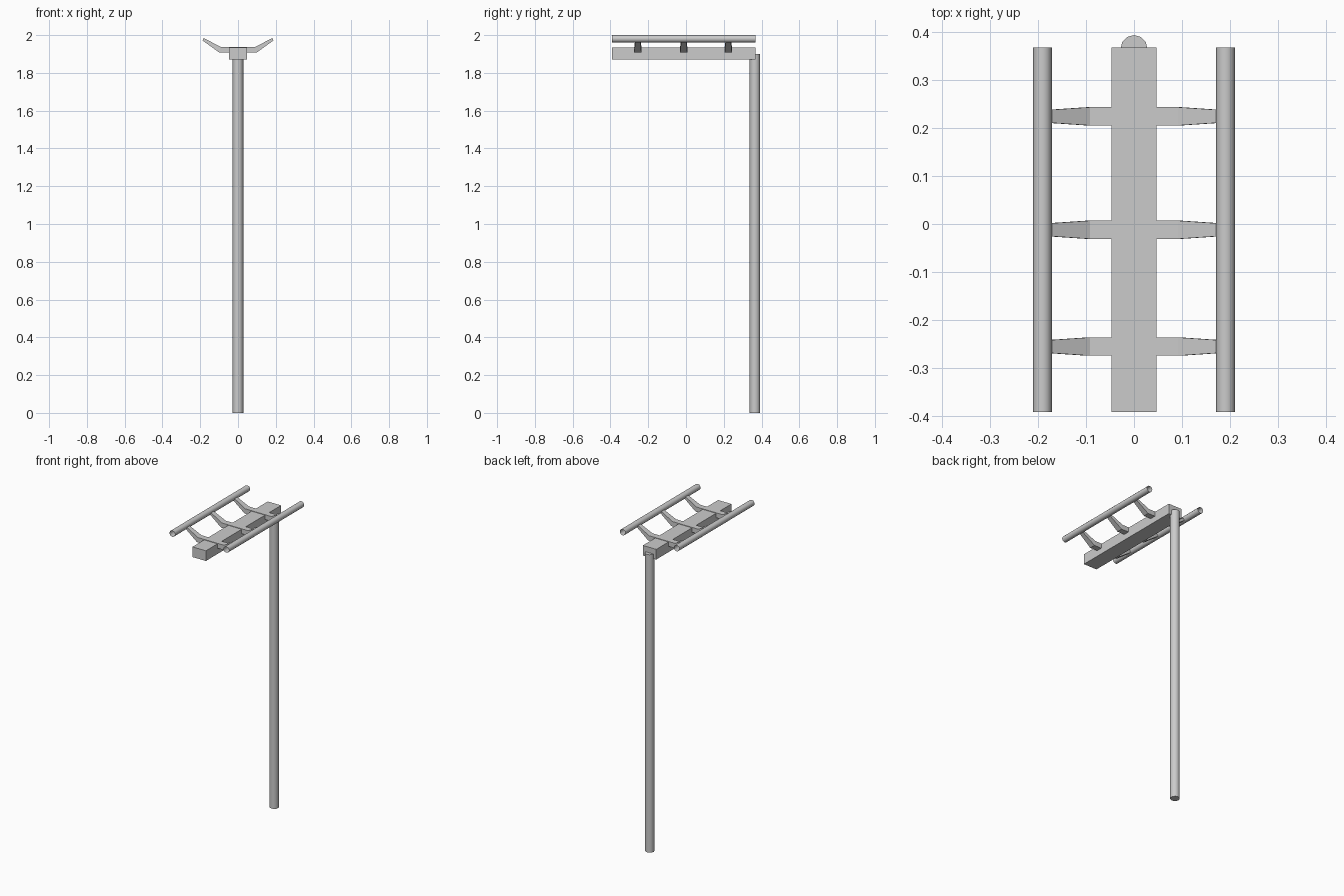
import bpy, bmesh
from math import pi, radians

if "Cube" in bpy.data.objects:
    bpy.data.objects.remove(bpy.data.objects["Cube"])

Y0, Y1 = -0.391, 0.367          # shared length of beam and rails
YC, LEN = (Y0 + Y1) / 2, Y1 - Y0


def smooth(ob, angle):
    bpy.ops.object.select_all(action='DESELECT')
    ob.select_set(True)
    bpy.context.view_layer.objects.active = ob
    bpy.ops.object.shade_smooth_by_angle(angle=radians(angle))


def tube(name, radius, depth, loc, rot=(0, 0, 0), cap='NGON'):
    bpy.ops.mesh.primitive_cylinder_add(vertices=12, radius=radius, depth=depth,
                                        location=loc, rotation=rot, end_fill_type=cap)
    ob = bpy.context.object
    ob.name = name
    smooth(ob, 40)
    return ob


def cross_arm(name, y):
    # stations along x: (bottom x, bottom z, top x, top z, half width)
    half = [(0.098, 1.907, 0.092, 1.938, 0.019), (0.188, 1.972, 0.181, 1.984, 0.013)]
    stations = [(-a, b, -c, d, w) for a, b, c, d, w in reversed(half)] + half
    bm = bmesh.new()
    rings = [[bm.verts.new(p) for p in ((bx, y - w, bz), (bx, y + w, bz),
                                        (tx, y + w, tz), (tx, y - w, tz))]
             for bx, bz, tx, tz, w in stations]
    for a, b in zip(rings, rings[1:]):
        for i in range(4):
            j = (i + 1) % 4
            bm.faces.new((a[i], a[j], b[j], b[i]))
    bm.faces.new(rings[0])
    bm.faces.new(rings[-1])
    bmesh.ops.recalc_face_normals(bm, faces=bm.faces)
    me = bpy.data.meshes.new(name)
    bm.to_mesh(me)
    bm.free()
    bpy.context.collection.objects.link(bpy.data.objects.new(name, me))


# upright post
tube("post", 0.028, 1.9, (0, 0.365, 0.95))

# horizontal beam on top of the post
bpy.ops.mesh.primitive_cube_add(size=1, location=(0, YC, 1.9025))
beam = bpy.context.object
beam.name = "beam"
beam.scale = (0.094, LEN, 0.065)

# pair of open-ended side rails
for side, s in (("left", -1), ("right", 1)):
    tube(side + "_rail", 0.0195, LEN, (s * 0.1905, YC, 1.9805), (pi / 2, 0, 0), 'NOTHING')

# bent, tapering cross arms
for n, y in (("front", -0.255), ("middle", -0.012), ("back", 0.224)):
    cross_arm(n + "_cross_arm", y)
